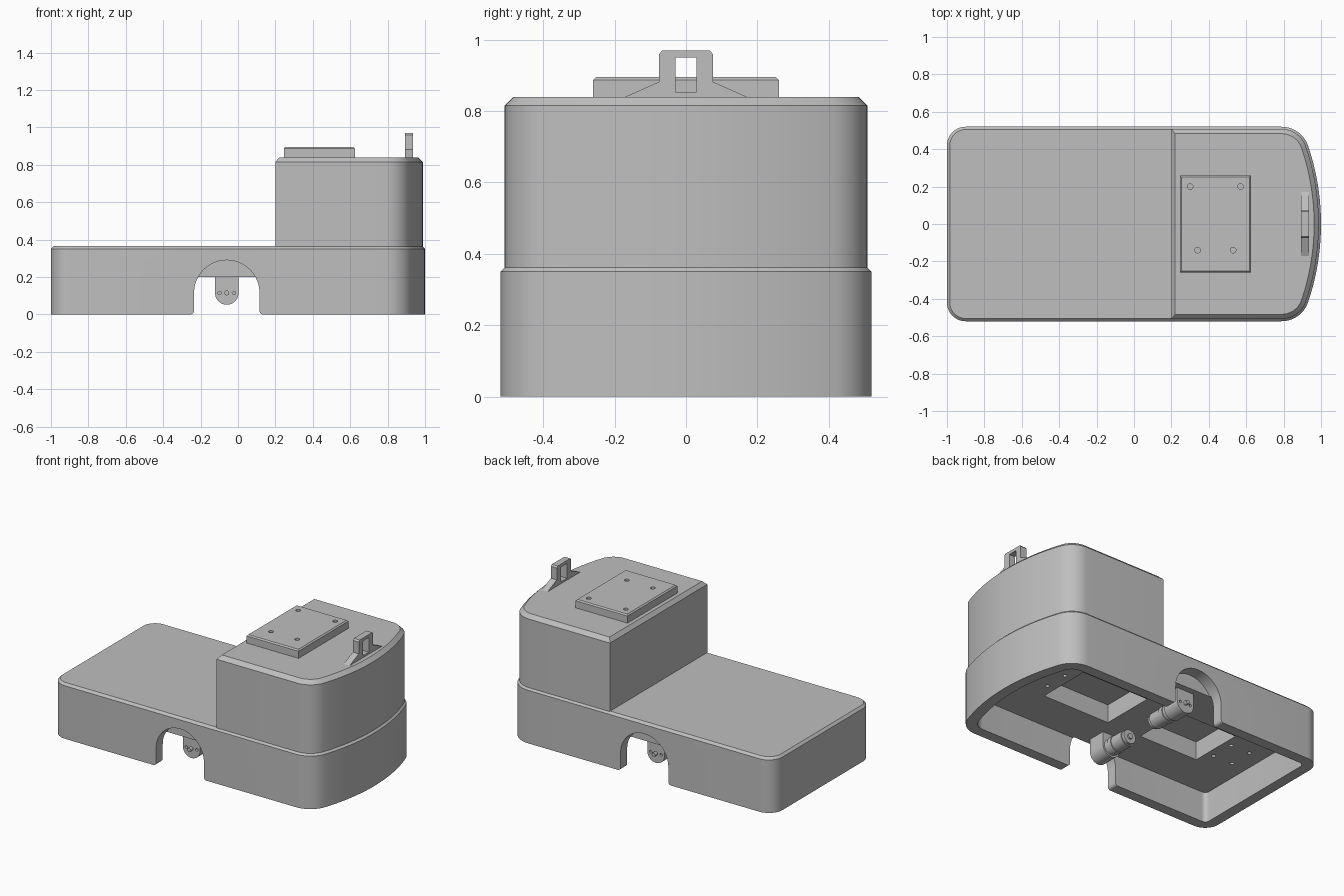
import bpy, bmesh
from math import sin, cos, pi, sqrt, atan2

cube = bpy.data.objects.get("Cube")
if cube:
    bpy.data.objects.remove(cube)

grey = bpy.data.materials.new("plain_grey")
grey.use_nodes = True
GREY = (0.52, 0.52, 0.52, 1)
grey.diffuse_color = GREY
grey.node_tree.nodes["Principled BSDF"].inputs["Base Color"].default_value = GREY


def arc(cx, cy, r, a, b, n):
    return [(cx + r * cos(a + (b - a) * i / n), cy + r * sin(a + (b - a) * i / n))
            for i in range(n + 1)]


def outline(d, back=-1.0, back_radius=0.1):
    """Plan shape with a bowed +x end, offset inwards by d."""
    bow, r, half = 1.3, 0.15, 0.52
    cy = half - r
    reach = sqrt((bow - r) ** 2 - cy ** 2)
    cx, t = 1 - bow + reach, atan2(cy, reach)
    pts = arc(cx, -cy, r - d, -pi / 2, -t, 10)
    pts += arc(1 - bow, 0, bow - d, -t, t, 20)[1:-1]
    pts += arc(cx, cy, r - d, t, pi / 2, 10)
    if back_radius:
        b, k = back_radius, half - back_radius
        pts += arc(back + b, k, b - d, pi / 2, pi, 10)
        pts += arc(back + b, -k, b - d, pi, 1.5 * pi, 10)
    else:
        pts += [(back, half - d), (back, d - half)]
    return pts


def loft(name, rings):
    """Closed solid through rings of 3D points."""
    bm = bmesh.new()
    loops = [[bm.verts.new(p) for p in ring] for ring in rings]
    n = len(loops[0])
    for low, high in zip(loops, loops[1:]):
        for i in range(n):
            j = (i + 1) % n
            bm.faces.new((low[i], low[j], high[j], high[i]))
    bm.faces.new(loops[0][::-1])
    bm.faces.new(loops[-1])
    bmesh.ops.recalc_face_normals(bm, faces=bm.faces)
    mesh = bpy.data.meshes.new(name)
    bm.to_mesh(mesh)
    bm.free()
    mesh.materials.append(grey)
    ob = bpy.data.objects.new(name, mesh)
    bpy.context.collection.objects.link(ob)
    return ob


def prism(name, pts, axis, a, b):
    place = {"x": lambda u, v, t: (t, u, v),
             "y": lambda u, v, t: (u, t, v),
             "z": lambda u, v, t: (u, v, t)}[axis]
    return loft(name, [[place(u, v, t) for u, v in pts] for t in (a, b)])


def rect(x0, x1, y0, y1):
    return [(x0, y0), (x1, y0), (x1, y1), (x0, y1)]


def disc(x, y, r, n=24):
    return arc(x, y, r, 0, 2 * pi, n)[:-1]


def layers(shapes):
    return [[(x, y, z) for x, y in pts] for pts, z in shapes]


def cut(ob, cutter):
    mod = ob.modifiers.new("cut", "BOOLEAN")
    mod.operation, mod.solver, mod.object = "DIFFERENCE", "EXACT", cutter
    select(ob)
    bpy.ops.object.modifier_apply(modifier=mod.name)
    bpy.data.objects.remove(cutter)


def select(ob):
    bpy.ops.object.select_all(action="DESELECT")
    ob.select_set(True)
    bpy.context.view_layer.objects.active = ob


def finish(ob):
    select(ob)
    bpy.ops.object.shade_smooth_by_angle(angle=0.45)


parts = []

# Base tray, hollow from below
CEIL = 0.2
base = loft("base_body", layers([(outline(0), 0), (outline(0), 0.35), (outline(0.015), 0.365)]))
parts.append(base)
cut(base, prism("cavity", outline(0.07), "z", -0.1, CEIL))

# Ceiling pockets and screw holes
for x0, x1 in ((0.05, 0.54), (-0.63, -0.2)):
    cut(base, prism("pocket", rect(x0, x1, -0.18, 0.18), "z", 0.15, 0.32))
for x in (0.6, 0.74, -0.68, -0.82):
    for y in (-0.08, 0.08):
        cut(base, prism("screw_hole", disc(x, y, 0.013, 12), "z", 0.15, 0.25))

# Wheel arches with rounded feet
AX, AZ, AR, FOOT = -0.06, 0.115, 0.175, 0.02
foot = [(AX + AR + FOOT - FOOT * cos(a), FOOT - FOOT * sin(a))
        for a in [pi / 2 * i / 6 for i in range(7)]][::-1]
right_side = [(AX + AR + FOOT, -0.1)] + foot
arch = right_side + arc(AX, AZ, AR, 0, pi, 32) + [(2 * AX - x, z) for x, z in right_side[::-1]]
for s in (-1, 1):
    cut(base, prism("arch", arch, "y", s * 0.44, s * 0.6))

# Raised housing at the bowed end
parts.append(loft("upper_housing", layers([
    (outline(0.012, 0.2, 0), 0.35),
    (outline(0.012, 0.2, 0), 0.815),
    (outline(0.037, 0.22, 0), 0.84)])))

# Mounting plate with four holes
plate = loft("mounting_plate", layers([
    (rect(0.245, 0.625, -0.26, 0.26), 0.835),
    (rect(0.245, 0.625, -0.26, 0.26), 0.887),
    (rect(0.253, 0.617, -0.252, 0.252), 0.895)]))
for x, y in ((0.3, 0.2), (0.57, 0.2), (0.34, -0.14), (0.53, -0.14)):
    cut(plate, prism("plate_hole", disc(x, y, 0.015, 20), "z", 0.85, 0.95))
parts.append(plate)

# Upright loop with side gussets
half = [(0.17, 0.835), (0.17, 0.84), (0.075, 0.882), (0.075, 0.96), (0.066, 0.97)]
loop = prism("upright_loop", half + [(-y, z) for y, z in half[::-1]], "x", 0.892, 0.935)
cut(loop, prism("loop_window", rect(-0.03, 0.03, 0.853, 0.95), "x", 0.8, 1.0))
parts.append(loop)

# Motors hung in saddles, one per side
for s, side in ((-1, "front"), (1, "back")):
    saddle_shape = arc(AX, AZ, 0.063, pi, 2 * pi, 20) + [(AX + 0.063, 0.21), (AX - 0.063, 0.21)]
    saddle = prism(side + "_motor_saddle", saddle_shape, "y", s * 0.28, s * 0.4)
    for dx in (-0.038, 0.038):
        cut(saddle, prism("face_hole", disc(AX + dx, AZ, 0.009, 12), "y", s * 0.37, s * 0.45))
    parts.append(saddle)
    for name, r, a, b in (("motor_can", 0.052, 0.13, 0.29),
                          ("motor_collar", 0.057, 0.22, 0.25),
                          ("motor_cap", 0.045, 0.11, 0.14),
                          ("motor_terminal", 0.018, 0.1, 0.12),
                          ("motor_shaft", 0.013, 0.39, 0.425)):
        parts.append(prism(side + "_" + name, disc(AX, AZ, r), "y", s * a, s * b))

for ob in parts:
    finish(ob)
